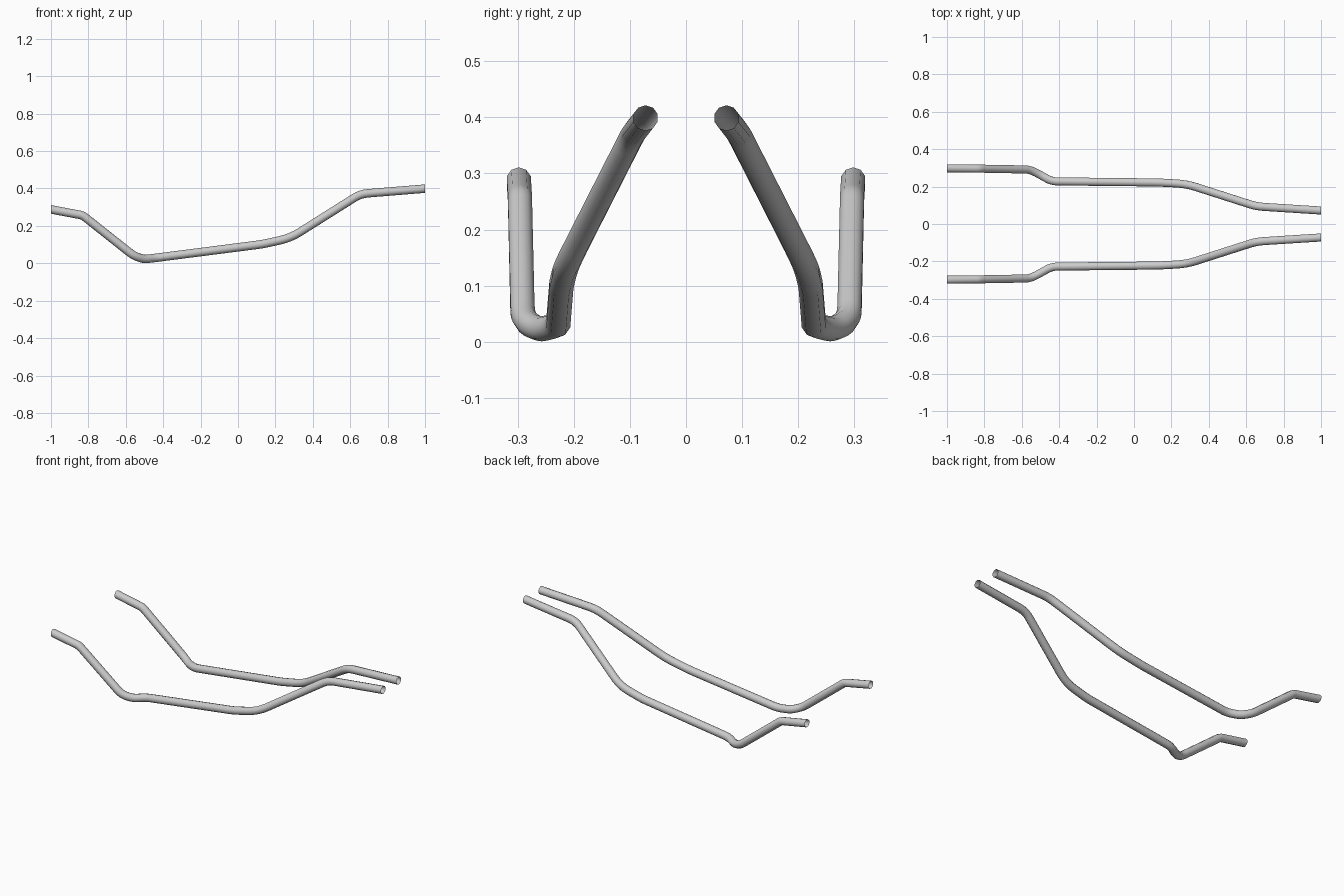
import bpy, bmesh, math
from mathutils import Vector

if "Cube" in bpy.data.objects:
    bpy.data.objects.remove(bpy.data.objects["Cube"])

RADIUS, SIDES = 0.0225, 10

# Centreline corners of one pipe: x, y, z, rounding length
CORNERS = [
    (-1.00, 0.298, 0.288, 0), (-0.83, 0.296, 0.256, 0.015),
    (-0.555, 0.291, 0.038, 0.035), (-0.50, 0.262, 0.022, 0.02),
    (-0.44, 0.228, 0.029, 0.03), (0.13, 0.222, 0.102, 0.03),
    (0.28, 0.214, 0.135, 0.06), (0.655, 0.094, 0.371, 0.04),
    (1.00, 0.072, 0.399, 0)]


def rounded_path(corners, steps=4):
    pts = [Vector(c[:3]) for c in corners]
    path = [pts[0]]
    for i in range(1, len(pts) - 1):
        p, trim = pts[i], corners[i][3]
        a = p + (pts[i - 1] - p).normalized() * trim
        b = p + (pts[i + 1] - p).normalized() * trim
        for s in range(steps + 1):
            t = s / steps
            path.append(a * (1 - t) ** 2 + p * 2 * t * (1 - t) + b * t * t)
    return path + [pts[-1]]


def sweep(bm, path):
    rings = []
    for i, p in enumerate(path):
        d0 = (path[max(i, 1)] - path[max(i, 1) - 1]).normalized()
        j = min(i, len(path) - 2)
        d1 = (path[j + 1] - path[j]).normalized()
        n = (d0 + d1).normalized()
        side = n.cross(Vector((0, 0, 1))).normalized()
        up = side.cross(n)
        ring = []
        for k in range(SIDES):
            a = math.tau * k / SIDES + math.pi / 2
            o = (side * math.cos(a) + up * math.sin(a)) * RADIUS
            if i in (0, len(path) - 1):      # ends cut square to x
                o -= n * (o.x / n.x)
            ring.append(bm.verts.new(p + o))
        rings.append(ring)
    for r, q in zip(rings, rings[1:]):
        for k in range(SIDES):
            m = (k + 1) % SIDES
            bm.faces.new((r[k], r[m], q[m], q[k]))
    bmesh.ops.recalc_face_normals(bm, faces=bm.faces)


# Open-ended bent pipe, mirrored across y
bm = bmesh.new()
sweep(bm, rounded_path(CORNERS))
mesh = bpy.data.meshes.new("bent_pipes")
bm.to_mesh(mesh)
bm.free()
pipes = bpy.data.objects.new("bent_pipes", mesh)
bpy.context.collection.objects.link(pipes)
mirror = pipes.modifiers.new("mirror", 'MIRROR')
mirror.use_axis = (False, True, False)
mirror.use_mirror_merge = False

bpy.context.view_layer.objects.active = pipes
pipes.select_set(True)
bpy.ops.object.shade_smooth_by_angle(angle=math.radians(40))
